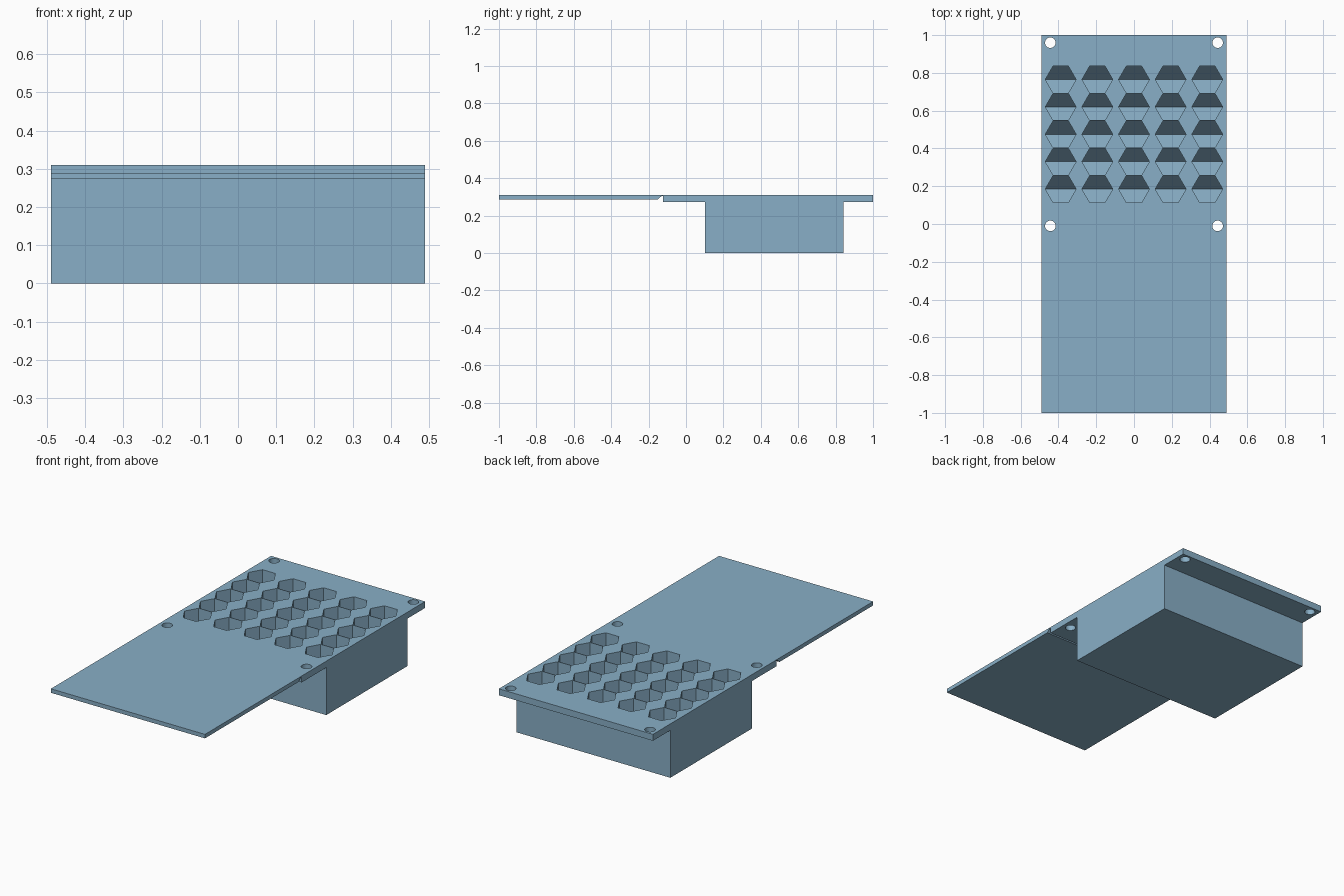
import bpy, bmesh, math

if "Cube" in bpy.data.objects:
    bpy.data.objects.remove(bpy.data.objects["Cube"])

HALF_W = 0.49
TOP = 0.31

blue = bpy.data.materials.new("steel blue")
blue.diffuse_color = (0.25, 0.43, 0.57, 1)
blue.use_nodes = True
blue.node_tree.nodes["Principled BSDF"].inputs["Base Color"].default_value = blue.diffuse_color


def make_object(name, bm):
    bmesh.ops.recalc_face_normals(bm, faces=bm.faces)
    mesh = bpy.data.meshes.new(name)
    bm.to_mesh(mesh)
    bm.free()
    mesh.materials.append(blue)
    ob = bpy.data.objects.new(name, mesh)
    bpy.context.collection.objects.link(ob)
    return ob


def add_prism(bm, ring, z_top, bottoms):
    """Vertical prism from an xy ring, with one bottom height per corner."""
    upper = [bm.verts.new((x, y, z_top)) for x, y in ring]
    lower = [bm.verts.new((x, y, z)) for (x, y), z in zip(ring, bottoms)]
    n = len(ring)
    bm.faces.new(upper)
    for i in range(n):
        j = (i + 1) % n
        bm.faces.new((upper[i], lower[i], lower[j], upper[j]))
    return lower


def ring_points(cx, cy, r, n):
    return [(cx + r * math.cos(2 * math.pi * i / n),
             cy + r * math.sin(2 * math.pi * i / n)) for i in range(n)]


# Side profile (y, z): thin lid, folding hinge notch, thick flange, deep block
profile = [(-1, TOP), (-1, 0.287), (-0.15, 0.287), (-0.132, 0.304),
           (-0.122, 0.304), (-0.122, 0.273), (0.102, 0.273), (0.102, 0),
           (0.842, 0), (0.842, 0.273), (1, 0.273), (1, TOP)]
bm = bmesh.new()
face = bm.faces.new([bm.verts.new((-HALF_W, y, z)) for y, z in profile])
ext = bmesh.ops.extrude_face_region(bm, geom=[face])
bmesh.ops.translate(bm, vec=(2 * HALF_W, 0, 0),
                    verts=[v for v in ext["geom"] if isinstance(v, bmesh.types.BMVert)])
holder = make_object("hinged_holder", bm)

# Cutters: hexagonal pockets with a V-shaped floor, and round screw holes
bm = bmesh.new()
TIP, SHOULDER = 0.03, 0.115
for col in range(5):
    for row in range(5):
        ring = ring_points((col - 2) * 0.194, 0.185 + row * 0.145, 0.0815, 6)
        low = add_prism(bm, ring, TOP + 0.05,
                        [TIP, SHOULDER, SHOULDER, TIP, SHOULDER, SHOULDER])
        bm.faces.new(low[0:4])
        bm.faces.new([low[3], low[4], low[5], low[0]])
for x in (-0.443, 0.443):
    for y in (-0.01, 0.96):
        bm.faces.new(add_prism(bm, ring_points(x, y, 0.028, 32), TOP + 0.05, [0.2] * 32))
cutter = make_object("hole_cutter", bm)
cutter.hide_render = True
cutter.hide_viewport = True

# Cut the pockets and holes
cut = holder.modifiers.new("pockets", "BOOLEAN")
cut.operation = "DIFFERENCE"
cut.solver = "EXACT"
cut.object = cutter
